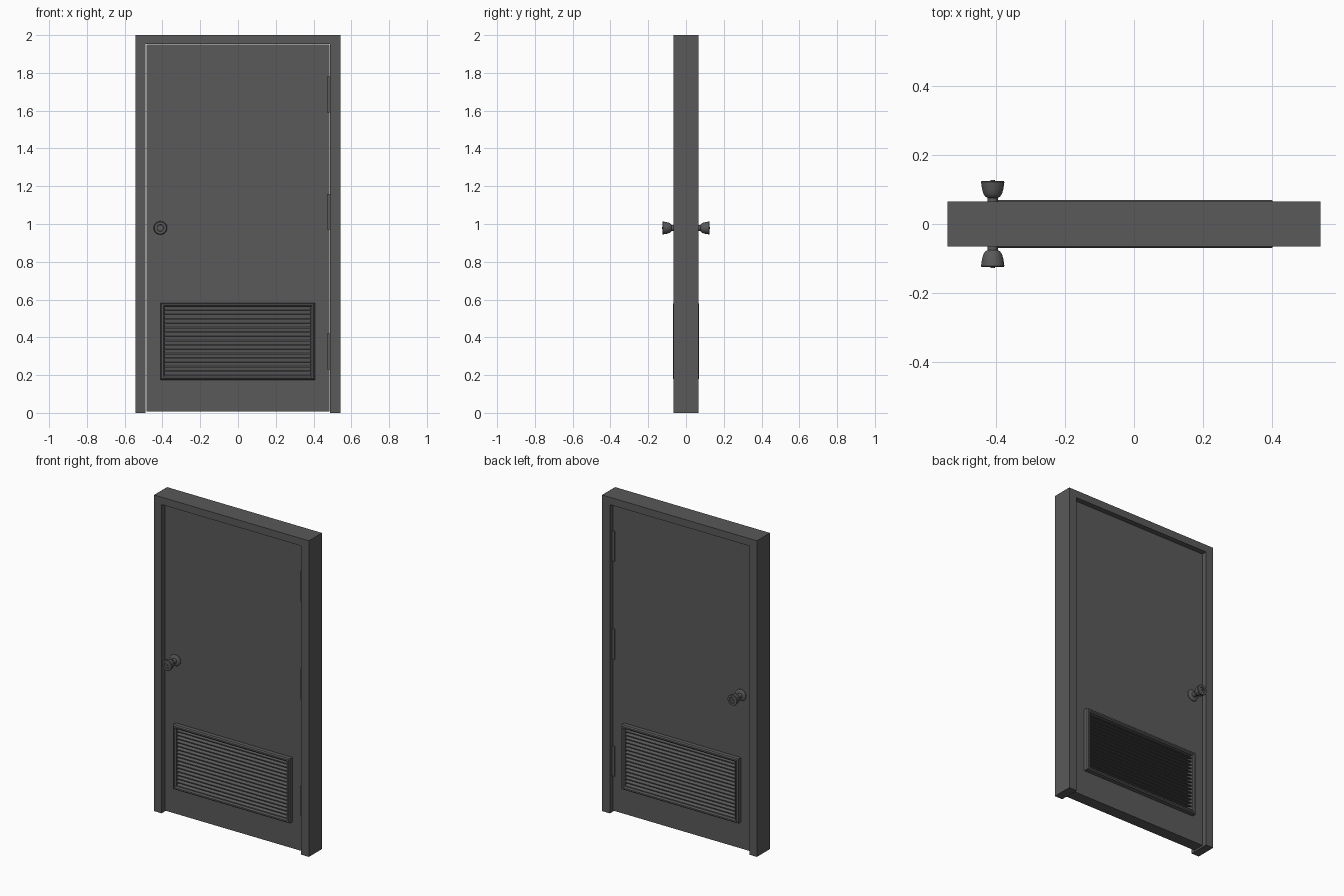
import bpy, bmesh, math

cube = bpy.data.objects.get("Cube")
if cube:
    bpy.data.objects.remove(cube, do_unlink=True)

# Single dark grey paint
paint = bpy.data.materials.new("dark_grey_paint")
colour = (0.1, 0.1, 0.1, 1)
paint.diffuse_color = colour
paint.use_nodes = True
bsdf = next(n for n in paint.node_tree.nodes if n.type == "BSDF_PRINCIPLED")
bsdf.inputs["Base Color"].default_value = colour


def finish(name, bm):
    bmesh.ops.recalc_face_normals(bm, faces=bm.faces)
    mesh = bpy.data.meshes.new(name)
    bm.to_mesh(mesh)
    bm.free()
    mesh.materials.append(paint)
    obj = bpy.data.objects.new(name, mesh)
    bpy.context.collection.objects.link(obj)
    return obj


def skin(bm, loops, closed):
    """Bridge successive vertex loops with quads."""
    rows = [[bm.verts.new(p) for p in loop] for loop in loops]
    pairs = list(zip(rows, rows[1:])) + ([(rows[-1], rows[0])] if closed else [])
    for a, b in pairs:
        for i in range(len(a)):
            j = (i + 1) % len(a)
            bm.faces.new((a[i], a[j], b[j], b[i]))
    if not closed:
        bm.faces.new(rows[0])
        bm.faces.new(rows[-1])


def prism_y(name, outline, half):
    """Extrude an x-z outline through the depth."""
    bm = bmesh.new()
    skin(bm, [[(x, y, z) for x, z in outline] for y in (-half, half)], False)
    return finish(name, bm)


def rect_ring(name, profile):
    """Closed ring swept through rectangles given as (x0, x1, z0, z1, y)."""
    bm = bmesh.new()
    skin(bm, [[(a, y, c), (b, y, c), (b, y, d), (a, y, d)]
              for a, b, c, d, y in profile], True)
    return finish(name, bm)


W, DEPTH = 0.542, 0.065
LEFT, RIGHT, HEAD = -0.489, 0.487, 1.953
DOOR = 0.037

# Door frame: two jambs and a head
prism_y("door_frame", [(-W, 0), (LEFT, 0), (LEFT, HEAD), (RIGHT, HEAD),
                       (RIGHT, 0), (W, 0), (W, 2), (-W, 2)], DEPTH)

# Door leaf with the vent opening
leaf = (LEFT + 0.004, RIGHT - 0.003, 0.008, HEAD - 0.004)
vent = (-0.41, 0.407, 0.175, 0.583)


def inset(rect, d):
    return (rect[0] + d, rect[1] - d, rect[2] + d, rect[3] - d)


opening = inset(vent, 0.015)
rect_ring("door_leaf", [(*leaf, -DOOR), (*leaf, DOOR),
                        (*opening, DOOR), (*opening, -DOOR)])

# Vent surround with softened edges, through to both faces
half_profile = [(0, 0.063), (0.006, 0.07), (0.015, 0.07), (0.022, 0.062)]
profile = [(*inset(vent, d), y) for d, y in half_profile]
profile += [(*inset(vent, d), -y) for d, y in reversed(half_profile)]
rect_ring("vent_surround", profile)

# Chevron louvre slats
x0, x1, z0, z1 = inset(vent, 0.02)
count = 16
pitch = (z1 - z0) / count
bm = bmesh.new()
for i in range(count):
    base = z0 + i * pitch
    lip, rise, reach = 0.006, 0.024, 0.058
    section = [(-reach, base), (-reach, base + lip), (0, base + lip + rise),
               (reach, base + lip), (reach, base), (0, base + rise)]
    if i == count - 1:
        section = [(y, min(z, z1 + 0.005)) for y, z in section]
    skin(bm, [[(x, y, z) for y, z in section] for x in (x0, x1)], False)
finish("vent_slats", bm)

# Hinges
for name, low in (("lower", 0.23), ("middle", 0.97), ("upper", 1.59)):
    high = low + 0.19
    prism_y(name + "_hinge", [(0.47, low), (0.49, low), (0.49, high), (0.47, high)], 0.045)

# Door knobs, turned about the depth axis
turned = [(0.036, 0.03), (0.036, 0.041), (0.030, 0.046), (0.015, 0.048),
          (0.015, 0.076), (0.021, 0.079), (0.027, 0.088), (0.031, 0.102),
          (0.034, 0.122), (0.032, 0.125), (0.019, 0.125), (0.017, 0.122),
          (0.006, 0.122), (0.006, 0.128)]
for name, side in (("front_knob", -1), ("back_knob", 1)):
    bm = bmesh.new()
    angles = [math.tau * i / 32 for i in range(32)]
    skin(bm, [[(-0.411 + r * math.cos(a), side * y, 0.979 + r * math.sin(a))
               for a in angles] for r, y in turned], False)
    knob = finish(name, bm)
    bpy.ops.object.select_all(action="DESELECT")
    knob.select_set(True)
    bpy.context.view_layer.objects.active = knob
    bpy.ops.object.shade_smooth_by_angle(angle=math.radians(35))
